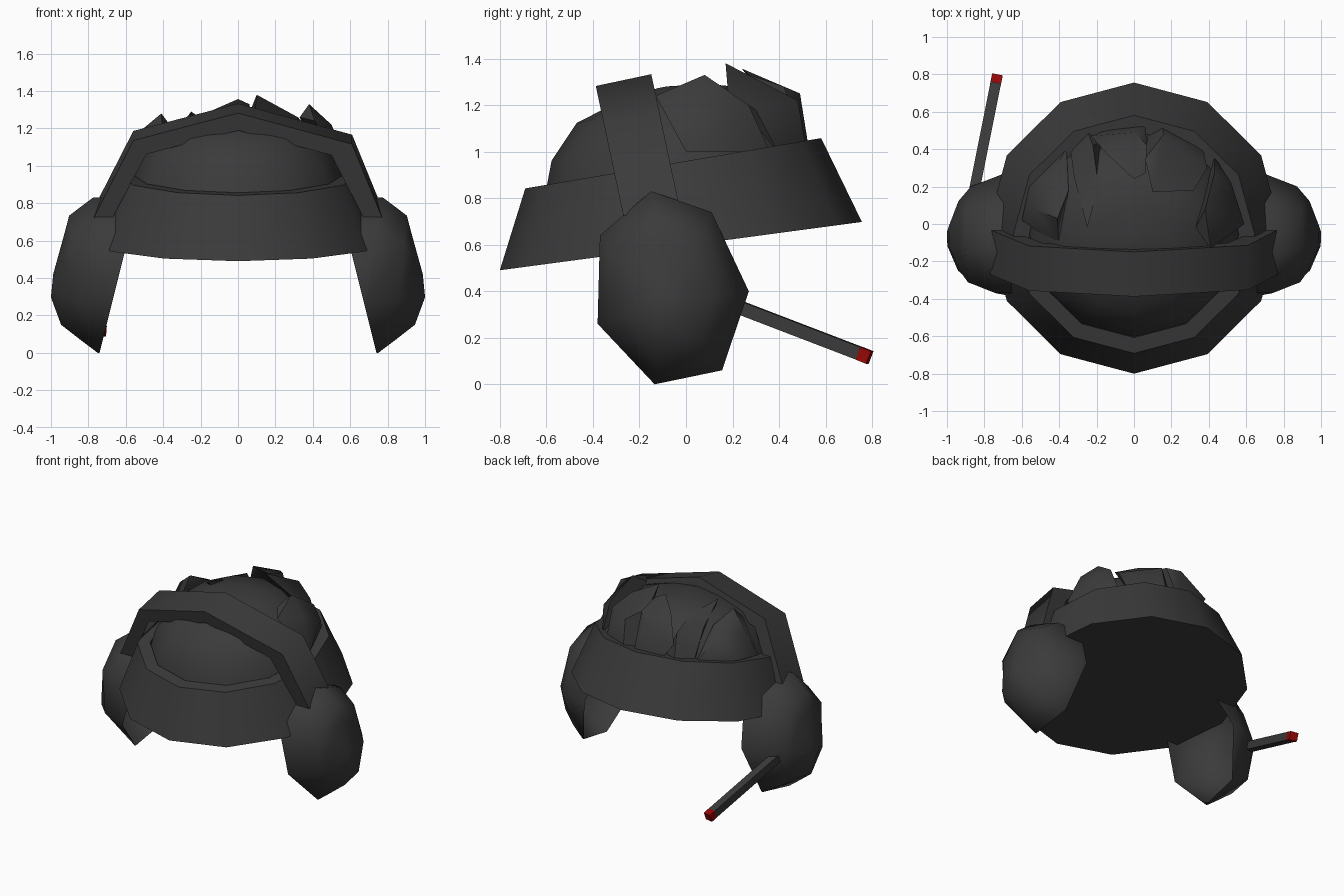
import bpy, bmesh, math
from mathutils import Matrix, Vector

if "Cube" in bpy.data.objects:
    bpy.data.objects.remove(bpy.data.objects["Cube"])


def material(name, rgb):
    mat = bpy.data.materials.new(name)
    mat.use_nodes = True
    colour = (*rgb, 1)
    mat.diffuse_color = colour
    mat.node_tree.nodes["Principled BSDF"].inputs["Base Color"].default_value = colour
    return mat


charcoal = material("charcoal", (0.043, 0.043, 0.043))
red = material("red", (0.3, 0.002, 0.002))


def finish(bm, name, mat=charcoal, smooth=40):
    mesh = bpy.data.meshes.new(name)
    bm.to_mesh(mesh)
    bm.free()
    obj = bpy.data.objects.new(name, mesh)
    mesh.materials.append(mat)
    bpy.context.collection.objects.link(obj)
    if smooth:
        bpy.ops.object.select_all(action='DESELECT')
        obj.select_set(True)
        bpy.context.view_layer.objects.active = obj
        bpy.ops.object.shade_smooth_by_angle(angle=math.radians(smooth))


def skin(rings, close_start=True):
    """Bridge equal-sized rings of points; the last ring is always closed."""
    bm = bmesh.new()
    loops = [[bm.verts.new(p) for p in ring] for ring in rings]
    n = len(loops[0])
    for a, b in zip(loops, loops[1:]):
        for i in range(n):
            j = (i + 1) % n
            bm.faces.new((a[i], a[j], b[j], b[i]))
    if close_start:
        bm.faces.new(loops[0][::-1])
    bm.faces.new(loops[-1])
    bmesh.ops.recalc_face_normals(bm, faces=bm.faces)
    return bm


def lathe(profile, name, tilt):
    """Turn (radius, shift, height) steps into a twelve-sided form, pitched more towards the top."""
    rings = []
    for r, shift, h in profile:
        circle = [(r * math.cos(a), r * math.sin(a))
                  for a in (math.tau * i / 12 for i in range(12))]
        rings.append([(x, y + shift, h + y * (0.02 + 0.1 * h)) for x, y in circle])
    bm = skin(rings)
    bmesh.ops.transform(bm, matrix=tilt, verts=bm.verts)
    finish(bm, name)


# Cap: flared brim band and the crown inside it, both tipped forward
cap_tilt = Matrix.Translation((0, -0.055, 0.95)) @ Matrix.Rotation(math.radians(8.5), 4, 'X')
lathe([(0.785, -0.02, -0.357), (0.645, 0, 0), (0.56, 0, 0), (0.56, 0, -0.05)],
      "cap_band", cap_tilt)
lathe([(0.56, 0, -0.03), (0.515, 0, 0.105), (0.385, 0, 0.25), (0.2, 0, 0.305), (0.02, 0, 0.33)],
      "cap_crown", cap_tilt)

# Headband: angular arch with a flat rectangular section
arch = [(0.77, 0, 0.67, 0), (0.61, 0.4, 0.5, 0.34), (0, 0.57, 0, 0.475),
        (-0.56, 0.42, -0.49, 0.345), (-0.77, 0, -0.67, 0)]
half = 0.122
bm = skin([[(ox, -half, oz), (ox, half, oz), (ix, half, iz), (ix, -half, iz)]
           for ox, oz, ix, iz in arch])
band_tilt = Matrix.Translation((0, -0.15, 0.75)) @ Matrix.Rotation(math.radians(12), 4, 'X')
bmesh.ops.transform(bm, matrix=band_tilt, verts=bm.verts)
finish(bm, "headband", smooth=62)

# Ear muffs: seven-sided hollow cups with a slanted rim, deepest at the top
outline = [(-0.15, 0.83), (0.11, 0.74), (0.27, 0.4), (0.155, 0.06),
           (-0.135, 0), (-0.38, 0.26), (-0.37, 0.64)]
centre_y, centre_z = -0.075, 0.35
for side, name in ((1, "left_ear_muff"), (-1, "right_ear_muff")):
    rings = [[(side * (0.74 - 0.25 * z), y, z) for y, z in outline],
             [(side * (0.75 - 0.25 * z + 0.44 * max(0, z - 0.3)), y, z) for y, z in outline]]
    for scale, x, lean in ((0.8, 0.868, 0.09), (0.57, 0.94, -0.03), (0.15, 0.995, -0.1)):
        ring = [(centre_y + (y - centre_y) * scale, (z - centre_z) * scale) for y, z in outline]
        rings.append([(side * (x + lean * dz), y, centre_z + dz) for y, dz in ring])
    finish(skin(rings, close_start=False), name, smooth=60)


# Hair locks: pointed shells rising from the band and curling inward
def lock(name, *points):
    bm = bmesh.new()
    for p in points:
        bm.verts.new(p)
    hull = bmesh.ops.convex_hull(bm, input=bm.verts)
    loose = [v for v in hull["geom_interior"] if isinstance(v, bmesh.types.BMVert)]
    bmesh.ops.delete(bm, geom=loose, context='VERTS')
    bmesh.ops.recalc_face_normals(bm, faces=bm.faces)
    finish(bm, name, smooth=50)


lock("hair_lock_left", (0.59, 0, 1), (0.43, 0.36, 1), (0.41, -0.13, 1.24), (0.52, 0.22, 1.13),
     (0.43, 0.27, 1.2), (0.33, -0.02, 1.26), (0.38, 0.08, 1.33), (0.5, 0.04, 1.22))
lock("hair_lock_right", (-0.6, 0.02, 0.98), (-0.56, 0.2, 1), (-0.36, 0.41, 1),
     (-0.4, -0.12, 1.15), (-0.35, 0.18, 1.2), (-0.41, 0.03, 1.28), (-0.53, 0.08, 1.18),
     (-0.43, 0.28, 1.15))
lock("hair_lock_back_right", (-0.25, 0.5, 1), (-0.15, 0.45, 1.02), (-0.34, 0.4, 1),
     (-0.32, 0.25, 1.2), (-0.19, 0.2, 1.25), (-0.25, -0.02, 1.29), (-0.22, 0.42, 1.2))
lock("hair_lock_back", (-0.13, 0.51, 0.99), (0.06, 0.53, 1), (-0.23, 0.47, 1.13),
     (0.07, 0.42, 1.28), (0.06, 0.27, 1.33), (0, 0.24, 1.357), (-0.13, 0.36, 1.3),
     (0, 0.49, 1.25))
lock("hair_lock_back_left", (0.06, 0.47, 1), (0.15, 0.52, 1), (0.37, 0.4, 0.99),
     (0.39, 0.3, 1.18), (0.32, 0.18, 1.26), (0.1, 0.17, 1.38), (0.06, 0.35, 1.28),
     (0.16, 0.48, 1.22), (0.33, 0.37, 1.18))


# Antenna: square rod trailing back from the right muff, with a red tip
def rod(name, start, end, size, mat):
    start, end = Vector(start), Vector(end)
    axis = end - start
    bm = bmesh.new()
    bmesh.ops.create_cube(bm, size=1)
    across = Vector((0, 0, 1)).cross(axis).normalized()
    up = axis.normalized().cross(across)
    frame = Matrix((across * size, up * size, axis)).transposed().to_4x4()
    bmesh.ops.transform(bm, matrix=Matrix.Translation((start + end) / 2) @ frame, verts=bm.verts)
    finish(bm, name, mat, smooth=0)


neck = (-0.741, 0.745, 0.133)
rod("antenna", (-0.862, 0.14, 0.365), neck, 0.057, charcoal)
rod("antenna_tip", neck, (-0.732, 0.79, 0.115), 0.058, red)
